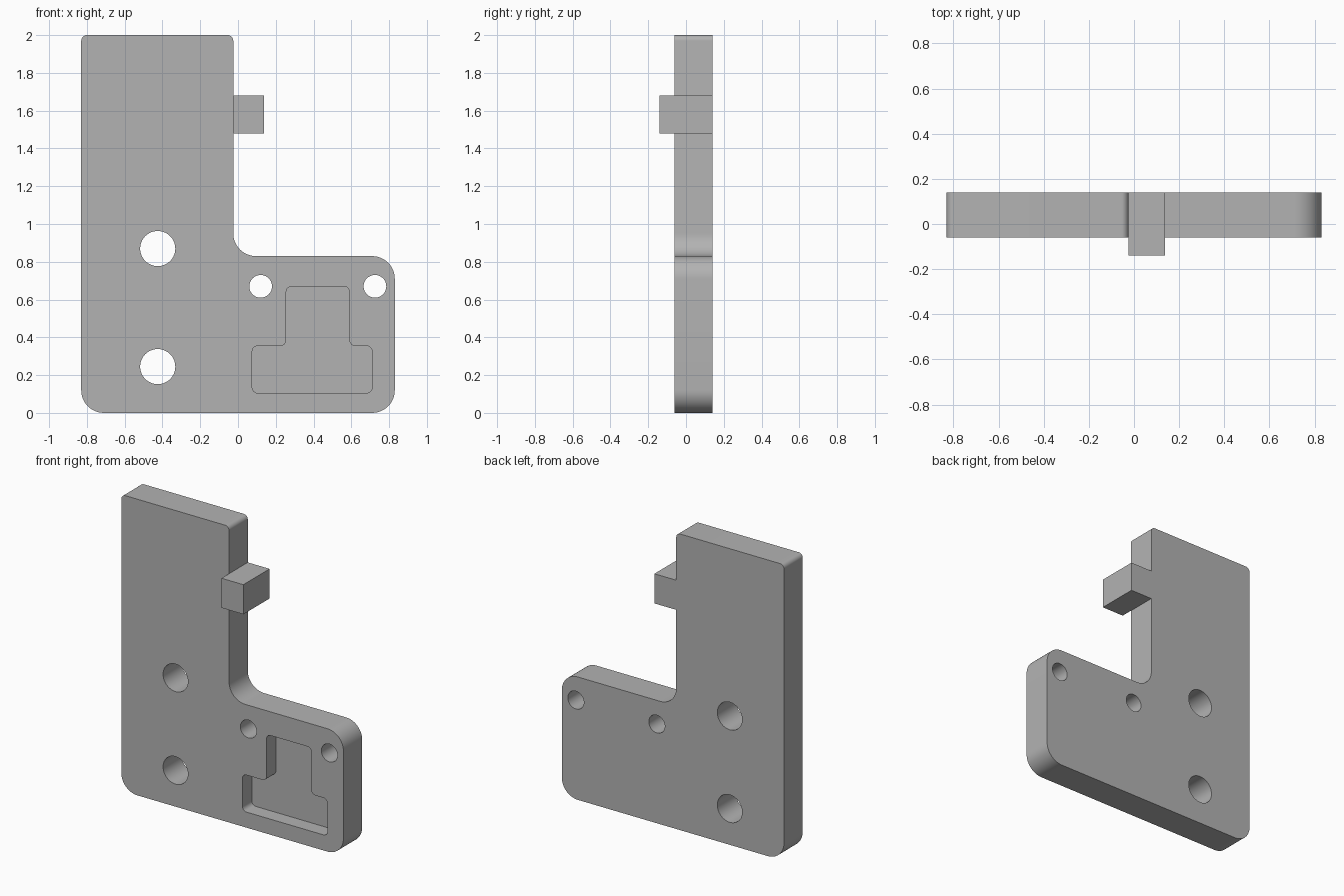
import bpy
import bmesh
from math import cos, sin, pi
from mathutils import Vector

if "Cube" in bpy.data.objects:
    bpy.data.objects.remove(bpy.data.objects["Cube"], do_unlink=True)

GREY = (0.45, 0.45, 0.45, 1)
grey = bpy.data.materials.new("plain grey")
grey.use_nodes = True
grey.diffuse_color = GREY
grey.node_tree.nodes["Principled BSDF"].inputs["Base Color"].default_value = GREY

FRONT, BACK = -0.06, 0.14


def rounded(corners, steps=12):
    """Fillet each (x, z, radius) right-angled corner of an outline."""
    points = []
    for i, (x, z, r) in enumerate(corners):
        here = Vector((x, z))
        a = (Vector(corners[i - 1][:2]) - here).normalized()
        b = (Vector(corners[(i + 1) % len(corners)][:2]) - here).normalized()
        centre = here + (a + b) * r
        for k in range(steps + 1):
            t = k / steps * pi / 2
            points.append(centre - b * r * cos(t) - a * r * sin(t))
    return points


def circle(x, z, r, sides=64):
    return [Vector((x + r * cos(2 * pi * k / sides), z + r * sin(2 * pi * k / sides)))
            for k in range(sides)]


def prism(name, outline, y0, y1):
    """Extrude an outline in the xz plane from y0 to y1."""
    bm = bmesh.new()
    face = bm.faces.new([bm.verts.new((p.x, y0, p.y)) for p in outline])
    extruded = bmesh.ops.extrude_face_region(bm, geom=[face])["geom"]
    moved = [v for v in extruded if isinstance(v, bmesh.types.BMVert)]
    bmesh.ops.translate(bm, verts=moved, vec=(0, y1 - y0, 0))
    bmesh.ops.recalc_face_normals(bm, faces=bm.faces)
    mesh = bpy.data.meshes.new(name)
    bm.to_mesh(mesh)
    bm.free()
    mesh.materials.append(grey)
    obj = bpy.data.objects.new(name, mesh)
    bpy.context.collection.objects.link(obj)
    return obj


def activate(obj):
    bpy.ops.object.select_all(action='DESELECT')
    obj.select_set(True)
    bpy.context.view_layer.objects.active = obj


def cut(target, cutter):
    cutter.hide_render = True
    mod = target.modifiers.new("cut", 'BOOLEAN')
    mod.operation = 'DIFFERENCE'
    mod.solver = 'EXACT'
    mod.object = cutter
    activate(target)
    bpy.ops.object.modifier_apply(modifier=mod.name)
    bpy.data.objects.remove(cutter, do_unlink=True)


# L-shaped plate
plate = prism("plate", rounded([
    (-0.83, 0, 0.12), (0.83, 0, 0.12), (0.83, 0.83, 0.12),
    (-0.025, 0.83, 0.12), (-0.025, 2, 0.03), (-0.83, 2, 0.03)]), FRONT, BACK)

# Large and small through holes
for x, z, r in [(-0.425, 0.87, 0.093), (-0.425, 0.245, 0.093),
                (0.12, 0.67, 0.06), (0.725, 0.67, 0.06)]:
    cut(plate, prism("hole_cutter", circle(x, z, r), FRONT - 0.1, BACK + 0.1))

# Stepped pocket, half the plate deep
pocket = [(0.075, 0.105), (0.71, 0.105), (0.71, 0.355), (0.59, 0.355),
          (0.59, 0.67), (0.255, 0.67), (0.255, 0.355), (0.075, 0.355)]
cut(plate, prism("pocket_cutter", rounded([(x, z, 0.03) for x, z in pocket], 6),
                 FRONT - 0.1, FRONT + 0.1))

activate(plate)
bpy.ops.object.shade_smooth_by_angle(angle=pi / 6)

# Square tab on the upright's inner edge, standing proud of the front
tab = [Vector(p) for p in [(-0.025, 1.48), (0.138, 1.48), (0.138, 1.68), (-0.025, 1.68)]]
prism("side_tab", tab, -0.14, BACK)
